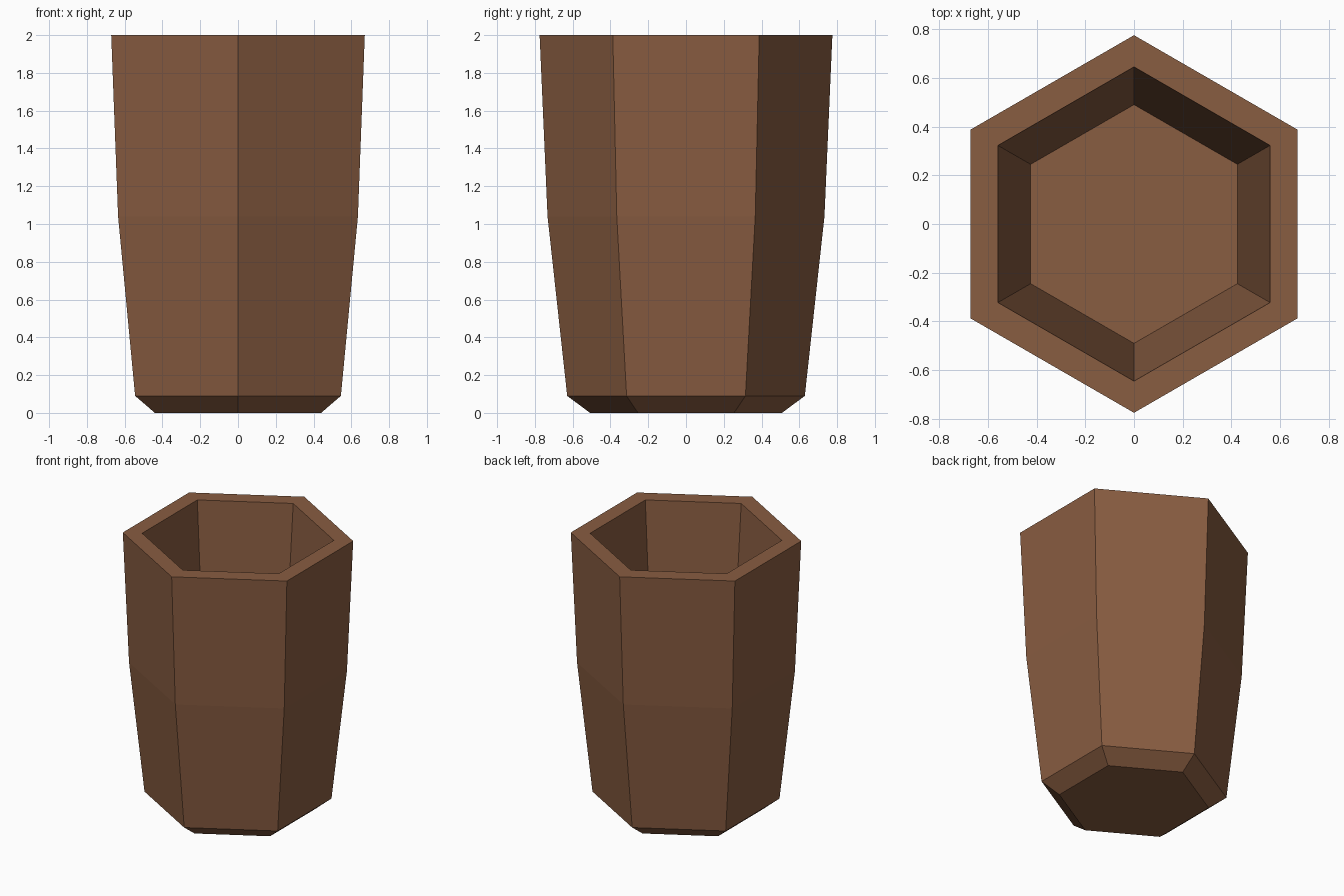
import bpy
import bmesh
from math import cos, sin, pi

cube = bpy.data.objects.get("Cube")
if cube:
    bpy.data.objects.remove(cube, do_unlink=True)

SIDES = 6
# Radius and height: base, bevel, outer wall, rim, inner wall, inner floor
PROFILE = [(0.508, 0), (0.629, 0.09), (0.733, 1.04), (0.775, 2),
           (0.645, 2), (0.49, 0.1)]

# Brown clay colour
clay = bpy.data.materials.new("brown clay")
clay.use_nodes = True
colour = (0.25, 0.109, 0.053, 1)
clay.diffuse_color = colour
bsdf = clay.node_tree.nodes["Principled BSDF"]
bsdf.inputs["Base Color"].default_value = colour
bsdf.inputs["Roughness"].default_value = 0.9


def ring(bm, radius, z):
    """Hexagon with corners pointing to the front and back."""
    angles = [pi / 2 + 2 * pi * i / SIDES for i in range(SIDES)]
    return [bm.verts.new((radius * cos(a), radius * sin(a), z)) for a in angles]


# Hollow six-sided cup
bm = bmesh.new()
rings = [ring(bm, r, z) for r, z in PROFILE]
for low, high in zip(rings, rings[1:]):
    for i in range(SIDES):
        j = (i + 1) % SIDES
        bm.faces.new((low[i], low[j], high[j], high[i]))
bm.faces.new(rings[0][::-1])   # underside
bm.faces.new(rings[-1])        # inner floor
bmesh.ops.recalc_face_normals(bm, faces=bm.faces)

mesh = bpy.data.meshes.new("hexagonal_cup")
bm.to_mesh(mesh)
bm.free()
mesh.materials.append(clay)
cup = bpy.data.objects.new("hexagonal_cup", mesh)
bpy.context.collection.objects.link(cup)
